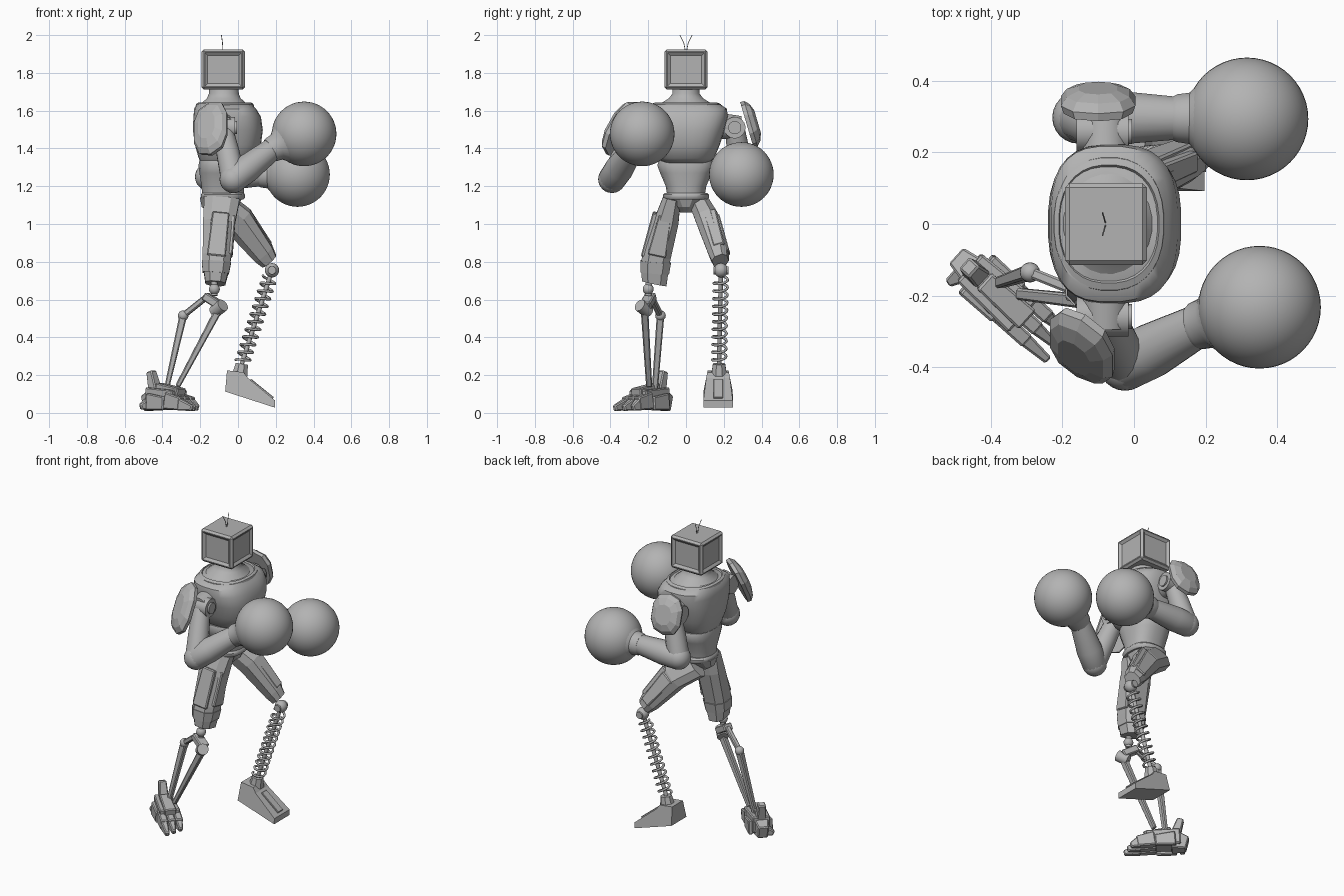
import bpy, bmesh, math
from mathutils import Vector

if "Cube" in bpy.data.objects:
    bpy.data.objects.remove(bpy.data.objects["Cube"])

metal = bpy.data.materials.new("plain grey")
metal.use_nodes = True
GREY = (0.45, 0.45, 0.45, 1)
metal.diffuse_color = GREY
metal.node_tree.nodes["Principled BSDF"].inputs["Base Color"].default_value = GREY


def finish(name, bm, angle=0):
    bmesh.ops.recalc_face_normals(bm, faces=bm.faces)
    mesh = bpy.data.meshes.new(name)
    bm.to_mesh(mesh)
    bm.free()
    mesh.materials.append(metal)
    ob = bpy.data.objects.new(name, mesh)
    bpy.context.collection.objects.link(ob)
    if angle:
        bpy.ops.object.select_all(action='DESELECT')
        ob.select_set(True)
        bpy.context.view_layer.objects.active = ob
        bpy.ops.object.shade_smooth_by_angle(angle=math.radians(angle))


def tube(name, stations, sides=24, power=1.0, hint='X', angle=40, bevel=0):
    """Loft rings (centre, half width along hint, other half width)."""
    bm = bmesh.new()
    axis = (Vector(stations[-1][0]) - Vector(stations[0][0])).normalized()
    h = Vector([float(c == hint) for c in 'XYZ'])
    u = (h - axis * h.dot(axis)).normalized()
    v = axis.cross(u)
    rings = []
    for c, a, b in stations:
        ring = []
        for i in range(sides):
            t = (i + 0.5) * math.tau / sides
            cs, sn = math.cos(t), math.sin(t)
            p = u * a * math.copysign(abs(cs) ** power, cs) + v * b * math.copysign(abs(sn) ** power, sn)
            ring.append(bm.verts.new(Vector(c) + p))
        rings.append(ring)
    for r, s in zip(rings, rings[1:]):
        for i in range(sides):
            j = (i + 1) % sides
            bm.faces.new((r[i], r[j], s[j], s[i]))
    bm.faces.new(rings[0][::-1])
    bm.faces.new(rings[-1])
    if bevel:
        bmesh.ops.bevel(bm, geom=bm.edges[:], offset=bevel, segments=1, affect='EDGES')
    finish(name, bm, angle)


def rod(name, p, q, r, r2=None, sides=12, **kw):
    tube(name, [(p, r, r), (q, r2 or r, r2 or r)], sides, **kw)


def beam(name, p, q, a, b, a2=None, b2=None, hint='Z', bevel=0.006):
    k = math.sqrt(2)
    tube(name, [(p, a * k, b * k), (q, (a2 or a) * k, (b2 or b) * k)], 4, 1, hint, 0, bevel)


def ball(name, c, r, seg=32):
    bm = bmesh.new()
    bmesh.ops.create_uvsphere(bm, u_segments=seg, v_segments=seg // 2, radius=r)
    bmesh.ops.translate(bm, vec=c, verts=bm.verts)
    finish(name, bm, 60)


def wire(name, pts, r):
    cu = bpy.data.curves.new(name, 'CURVE')
    cu.dimensions = '3D'
    cu.bevel_depth, cu.bevel_resolution, cu.use_fill_caps = r, 1, True
    sp = cu.splines.new('POLY')
    sp.points.add(len(pts) - 1)
    for s, p in zip(sp.points, pts):
        s.co = (*p, 1)
    cu.materials.append(metal)
    ob = bpy.data.objects.new(name, cu)
    bpy.context.collection.objects.link(ob)


def upright(name, rows, **kw):
    """Rows of (x, z, half depth, half width)."""
    tube(name, [((x, 0, z), a, b) for x, z, a, b in rows], **kw)


# Boxy head: chamfered cube with a sunken panel on each side, screen at +x
bm = bmesh.new()
bmesh.ops.create_cube(bm, size=1)
bmesh.ops.scale(bm, vec=(0.228, 0.228, 0.212), verts=bm.verts)
bmesh.ops.bevel(bm, geom=bm.edges[:], offset=0.012, segments=1, affect='EDGES')
for f in sorted(bm.faces, key=lambda f: -f.calc_area())[:6]:
    if abs(f.normal.z) < 0.5:
        bmesh.ops.inset_individual(bm, faces=[f], thickness=0.006)
        bmesh.ops.inset_individual(bm, faces=[f], thickness=0.022, depth=-0.012)
bmesh.ops.translate(bm, vec=(-0.078, 0, 1.818), verts=bm.verts)
finish("head", bm)
for s in (-1, 1):
    wire("antenna", [(-0.08, s * 0.004, 1.92), (-0.082, s * 0.012, 1.96), (-0.088, s * 0.032, 2.0)], 0.002)

# Torso, from neck to pelvis
upright("neck", [(-0.075, 1.6, 0.15, 0.18), (-0.075, 1.635, 0.125, 0.14), (-0.075, 1.665, 0.09, 0.092),
                 (-0.075, 1.69, 0.08, 0.073), (-0.075, 1.73, 0.078, 0.07)])
upright("collar", [(-0.07, 1.6, 0.16, 0.195), (-0.07, 1.635, 0.153, 0.185), (-0.07, 1.643, 0.14, 0.165),
                   (-0.07, 1.62, 0.13, 0.15)], sides=32, power=0.85)
upright("chest", [(-0.075, 1.325, 0.125, 0.125), (-0.06, 1.35, 0.15, 0.15), (-0.054, 1.42, 0.176, 0.18),
                  (-0.054, 1.5, 0.186, 0.205), (-0.057, 1.57, 0.179, 0.222), (-0.067, 1.61, 0.165, 0.217),
                  (-0.07, 1.635, 0.145, 0.18)], sides=32, power=0.72)
upright("abdomen", [(-0.08, 1.15, 0.11, 0.1), (-0.08, 1.2, 0.114, 0.108), (-0.08, 1.27, 0.125, 0.138),
                    (-0.08, 1.31, 0.13, 0.153), (-0.08, 1.335, 0.125, 0.145)], power=0.8)
upright("belt", [(-0.08, 1.13, 0.11, 0.115), (-0.08, 1.14, 0.118, 0.122), (-0.08, 1.155, 0.118, 0.122),
                 (-0.08, 1.165, 0.11, 0.112)], power=0.8)
upright("pelvis", [(-0.09, 1.06, 0.06, 0.03), (-0.095, 1.09, 0.1, 0.055), (-0.09, 1.14, 0.115, 0.11)],
        sides=12, power=0.8, angle=0)

# Arms: shoulder joint, curved pad, upper arm, forearm and round glove
ARMS = (
    ("right", -1, (-0.025, -0.392, 1.237), (0.18, -0.283, 1.395), (0.35, -0.232, 1.477),
     (-0.135, -0.33, 1.5), (-0.55, -0.73, 0.41), 0.158),
    ("left", 1, (-0.155, 0.297, 1.25), (0.125, 0.295, 1.26), (0.315, 0.293, 1.262),
     (-0.1, 0.322, 1.525), (0, 0.95, 0.28), 0.125),
)
for side, s, elbow, wrist, fist, pad, normal, height in ARMS:
    e, w, g, p, n = map(Vector, (elbow, wrist, fist, pad, normal))
    top = Vector((-0.08, s * 0.258, 1.51))
    rod(side + "_shoulder_link", (-0.08, s * 0.17, 1.52), (-0.08, s * 0.29, 1.51), 0.07, 0.062, 20)
    rod(side + "_shoulder_joint", top - Vector((0.08, 0, 0)), top + Vector((0.065, 0, 0)), 0.057, sides=20, hint='Z')
    rod(side + "_shoulder_bolt", top, top + Vector((0.075, 0, 0)), 0.035, sides=16, hint='Z')
    tube(side + "_shoulder_pad", [(p, 0.1, height), (p + n * 0.022, 0.108, height),
         (p + n * 0.045, 0.092, height * 0.82), (p + n * 0.06, 0.055, height * 0.5)], 10, 0.8, angle=0)
    tube(side + "_upper_arm", [(top, 0.052, 0.052), (top.lerp(e, 0.5), 0.062, 0.062), (e, 0.066, 0.066)], 16)
    ball(side + "_elbow", e, 0.073, 24)
    d = (w - e).normalized()
    tube(side + "_forearm", [(e - d * 0.04, 0.055, 0.055), (e, 0.073, 0.073), (e.lerp(w, 0.35), 0.075, 0.077),
                             (w, 0.06, 0.06)], 20, hint='Z')
    c = (g - w).normalized()
    tube(side + "_glove_cuff", [(w - c * 0.015, 0.062, 0.062), (w - c * 0.005, 0.067, 0.067),
                                (w + c * 0.03, 0.072, 0.072), (g - c * 0.125, 0.112, 0.112)], 28, hint='Z')
    ball(side + "_glove", g, 0.171, 48)

# Left leg: faceted thigh, knee ball, coil spring shin, wedge foot
tube("left_thigh", [((-0.12, 0.07, 1.11), 0.09, 0.055), ((0, 0.115, 1.02), 0.087, 0.066),
                    ((0.135, 0.172, 0.845), 0.064, 0.055), ((0.165, 0.182, 0.805), 0.05, 0.045)], 8, 0.8, angle=0)
beam("left_thigh_plate", (0.045, 0.125, 1.065), (0.168, 0.175, 0.885), 0.02, 0.035, 0.015, 0.03, 'X')
beam("left_thigh_outer_plate", (0.01, 0.17, 1.03), (0.14, 0.222, 0.85), 0.045, 0.012, 0.032, 0.01, 'X')
knee, ankle = Vector((0.18, 0.185, 0.755)), Vector((0.02, 0.175, 0.26))
ball("left_knee", knee, 0.038, 20)
rod("left_knee_pin", knee - Vector((0, 0.04, 0)), knee + Vector((0, 0.04, 0)), 0.022)
rod("left_shin_rod", knee, ankle, 0.012)
axis = (knee - ankle).normalized()
u = axis.cross(Vector((0, 1, 0))).normalized()
v = axis.cross(u)
TURNS, STEP = 11, 16
wire("left_shin_spring", [ankle.lerp(knee, 0.02 + 0.9 * i / (TURNS * STEP))
     + (u * math.cos(i * math.tau / STEP) + v * math.sin(i * math.tau / STEP)) * 0.037
     for i in range(TURNS * STEP + 1)], 0.007)
rod("left_ankle", (0.01, 0.175, 0.2), ankle, 0.045, 0.035, 8, angle=0)
bm = bmesh.new()
SIDE = [(-0.058, 0.225), (0.03, 0.215), (0.052, 0.185), (0.197, 0.065), (0.195, 0.028), (-0.068, 0.113)]
walls = [[bm.verts.new((x, 0.17 + s * (0.078 - 0.2 * max(0, z - 0.11)), z)) for x, z in SIDE] for s in (-1, 1)]
for wall in walls:
    bm.faces.new(wall)
for i in range(len(SIDE)):
    bm.faces.new((walls[0][i - 1], walls[0][i], walls[1][i], walls[1][i - 1]))
finish("left_foot", bm)
beam("left_foot_ridge", (0.065, 0.17, 0.175), (0.185, 0.17, 0.078), 0.007, 0.025, bevel=0.003)

# Right leg: armoured thigh, open strut shin
tube("right_thigh", [((-0.085, -0.075, 1.135), 0.1, 0.05), ((-0.1, -0.105, 1.01), 0.09, 0.07),
                     ((-0.112, -0.155, 0.83), 0.08, 0.08), ((-0.115, -0.165, 0.78), 0.076, 0.08),
                     ((-0.12, -0.168, 0.685), 0.056, 0.07)], 8, 0.75, angle=0)
beam("right_thigh_plate", (-0.09, -0.16, 1.06), (-0.115, -0.225, 0.83), 0.045, 0.016, 0.05, 0.014, 'X')
beam("right_thigh_front_plate", (-0.03, -0.11, 1.04), (-0.045, -0.155, 0.83), 0.018, 0.035, 0.016, 0.05, 'X')
tube("right_knee_band", [((-0.114, -0.16, 0.8), 0.082, 0.086), ((-0.118, -0.165, 0.74), 0.074, 0.08)],
     8, 0.75, angle=0)
ball("right_knee", (-0.125, -0.2, 0.655), 0.029, 20)
rod("right_knee_stem", (-0.125, -0.195, 0.7), (-0.125, -0.2, 0.62), 0.018)
beam("right_knee_bracket", (-0.175, -0.185, 0.62), (-0.09, -0.215, 0.565), 0.022, 0.03)
rod("right_hinge", (-0.125, -0.2, 0.535), (-0.08, -0.245, 0.57), 0.034, sides=14)
ball("right_shin_pivot", (-0.29, -0.135, 0.515), 0.028, 20)
beam("right_upper_link", (-0.29, -0.135, 0.515), (-0.165, -0.185, 0.615), 0.015, 0.015)
STRUTS = (((-0.1, -0.22, 0.55), (-0.32, -0.195, 0.14)), ((-0.29, -0.135, 0.515), (-0.38, -0.165, 0.12)))
for a, b in STRUTS:
    beam("right_shin_strut", a, b, 0.02, 0.02, 0.013, 0.016, 'X')

# Right foot: segmented plates running diagonally
heel, toe = Vector((-0.45, -0.13, 0)), Vector((-0.25, -0.31, 0))
side = Vector((0.67, 0.74, 0))


def foot(t, z, off=0):
    return heel.lerp(toe, t) + side * off + Vector((0, 0, z))


beam("right_foot_body", foot(-0.05, 0.085), foot(0.7, 0.075), 0.05, 0.052, 0.045, 0.062)
beam("right_foot_instep", foot(0.15, 0.13), foot(0.75, 0.1), 0.03, 0.03, 0.03, 0.036)
beam("right_heel", foot(0.1, 0.07), foot(-0.2, 0.05), 0.06, 0.045, 0.04, 0.03)
beam("right_heel_fin", foot(0.08, 0.1), foot(-0.05, 0.22), 0.03, 0.03, 0.02, 0.022)
beam("right_heel_spur", foot(-0.05, 0.05, -0.02), foot(-0.1, 0.03, -0.07), 0.03, 0.025, 0.015, 0.012)
for i, off in enumerate((-0.045, 0, 0.045)):
    beam("right_toe", foot(0.5, 0.065, off), foot(0.9, 0.048, off), 0.045, 0.022, 0.034, 0.021)
    beam("right_toe_tip", foot(0.85, 0.045, off), foot(1.2 - 0.08 * i, 0.025, off), 0.033, 0.02, 0.015, 0.012)
for off in (-0.06, 0.06):
    beam("right_foot_side_plate", foot(0.05, 0.06, off), foot(0.5, 0.05, off), 0.045, 0.014, 0.035, 0.012)
